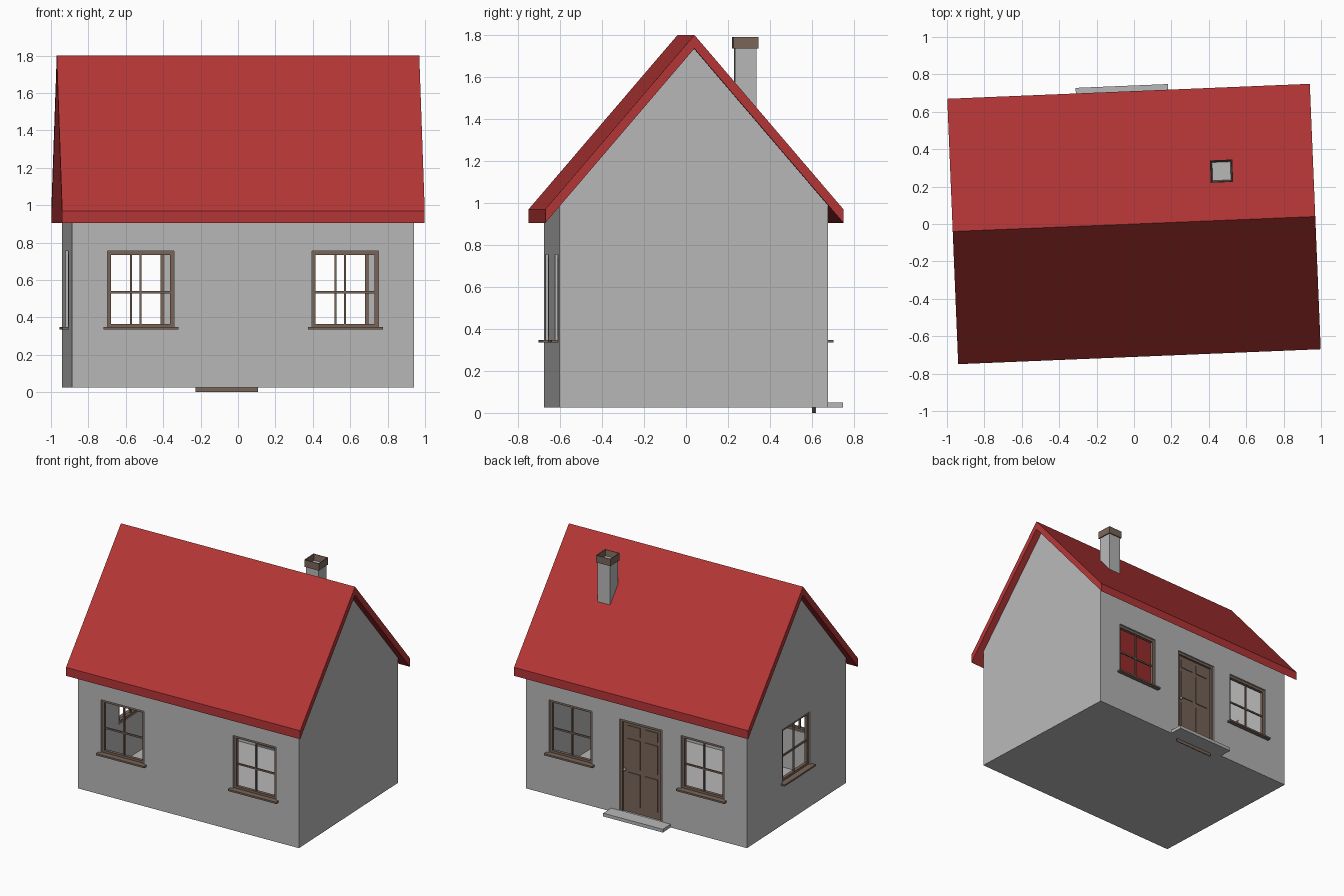
import bpy, bmesh, math
from mathutils import Matrix, Vector

if "Cube" in bpy.data.objects:
    bpy.data.objects.remove(bpy.data.objects["Cube"])

def material(name, rgb):
    m = bpy.data.materials.new(name)
    m.diffuse_color = (*rgb, 1)
    m.use_nodes = True
    m.node_tree.nodes["Principled BSDF"].inputs["Base Color"].default_value = m.diffuse_color
    return m

PLASTER = material("grey plaster", (0.48, 0.48, 0.48))
RED = material("red roof", (0.46, 0.036, 0.037))
WOOD = material("brown wood", (0.19, 0.13, 0.10))

A, B = 0.915, 0.64            # wall half length and half depth
BASE, EAVE, RIDGE = 0.025, 0.987, 1.735
W, Z0, Z1 = 0.178, 0.345, 0.755   # opening half width, sill and head heights
THICK = 0.04
DOOR_X = -0.035

def finish(name, bm, mats):
    bmesh.ops.recalc_face_normals(bm, faces=bm.faces)
    me = bpy.data.meshes.new(name)
    bm.to_mesh(me)
    bm.free()
    for m in mats:
        me.materials.append(m)
    ob = bpy.data.objects.new(name, me)
    bpy.context.collection.objects.link(ob)
    return ob

def add_box(bm, lo, hi, mat=Matrix()):
    lo, hi = Vector(lo), Vector(hi)
    size = hi - lo
    m = mat @ Matrix.Translation((lo + hi) / 2) @ Matrix.Diagonal((*size, 1))
    return bmesh.ops.create_cube(bm, size=1, matrix=m)["verts"]

def boxes(name, mat, parts, place=Matrix()):
    bm = bmesh.new()
    for lo, hi in parts:
        add_box(bm, lo, hi, place)
    return finish(name, bm, [mat])

def prism(name, mat, profile, half):
    """Extrude a (y, z) profile along x."""
    bm = bmesh.new()
    f = bm.faces.new([bm.verts.new((-half, y, z)) for y, z in profile])
    ext = bmesh.ops.extrude_face_region(bm, geom=[f])["geom"]
    bmesh.ops.translate(bm, vec=(2 * half, 0, 0),
                        verts=[v for v in ext if isinstance(v, bmesh.types.BMVert)])
    return finish(name, bm, [mat])

def cut(ob, cutter):
    cutter.hide_render = True
    mod = ob.modifiers.new("cut", "BOOLEAN")
    mod.operation, mod.solver, mod.object = "DIFFERENCE", "EXACT", cutter
    bpy.context.view_layer.objects.active = ob
    bpy.ops.object.modifier_apply(modifier=mod.name)
    bpy.data.objects.remove(cutter)

# walls with gables, hollowed out up to the roof
walls = prism("walls", PLASTER, [(-B, BASE), (B, BASE), (B, EAVE), (0, RIDGE), (-B, EAVE)], A)
cut(walls, boxes("room_cutter", PLASTER,
                 [((-A + THICK, -B + THICK, BASE + 0.012), (A - THICK, B - THICK, 2))]))

# roof: two slopes with upright fascia
prism("roof", RED, [(-0.71, 0.905), (-0.71, 0.97), (0, 1.80), (0.71, 0.97),
                    (0.71, 0.905), (0, RIDGE)], 0.97)

def wall_place(angle, dist, along=0.0):
    """Local frame on a wall: x along it, y inwards from its face."""
    return (Matrix.Rotation(angle, 4, "Z") @ Matrix.Translation((along, -dist, 0)))

def frame_parts(z0, z1, front, back, t=0.02):
    return [((-W, front, z0), (-W + t, back, z1)),
            ((W - t, front, z0), (W, back, z1)),
            ((-W + t, front, z1 - t), (W - t, back, z1))]

# windows: opening, frame, glazing bars and sill
def window(name, place):
    cut(walls, boxes("opening_cutter", PLASTER, [((-W, -0.1, Z0), (W, 0.1, Z1))], place))
    f, b, zm = 0.012, 0.036, 0.535
    parts = frame_parts(Z0, Z1, f, b)
    parts += [((-W + 0.02, f, Z0), (W - 0.02, b, Z0 + 0.02)),
              ((-0.006, f + 0.006, Z0), (0.006, b - 0.006, Z1 - 0.01)),
              ((-W + 0.01, f + 0.007, zm - 0.006), (W - 0.01, b - 0.007, zm + 0.006))]
    boxes(name + "_frame", WOOD, parts, place)
    boxes(name + "_sill", WOOD, [((-0.2, -0.032, 0.335), (0.2, 0.03, 0.348))], place)

for side, sx in (("left", -1), ("right", 1)):
    window("front_window_" + side, wall_place(0, B, sx * 0.547))
    window("back_window_" + side, wall_place(math.pi, B, -sx * 0.547))
window("side_window", wall_place(-math.pi / 2, A))

# door: opening, frame, leaf with panels, knob
door = wall_place(math.pi, B, -DOOR_X)
cut(walls, boxes("door_cutter", PLASTER, [((-W, -0.1, 0.045), (W, 0.1, Z1))], door))
boxes("door_frame", WOOD, frame_parts(0.045, Z1, 0.01, 0.036), door)
boxes("door_leaf", WOOD, [((-0.167, 0.026, 0), (0.167, 0.032, 0.745))], door)
panels = []
for sx in (-1, 1):
    for z0, z1 in ((0.10, 0.35), (0.39, 0.61), (0.64, 0.71)):
        x0, x1 = sorted((sx * 0.018, sx * 0.125))
        panels.append(((x0, 0.021, z0), (x1, 0.027, z1)))
boxes("door_panels", WOOD, panels, door)
bm = bmesh.new()
bmesh.ops.create_uvsphere(bm, u_segments=10, v_segments=6, radius=0.011,
                          matrix=door @ Matrix.Translation((-0.14, 0.01, 0.37)))
finish("door_knob", bm, [PLASTER])

# doorstep
boxes("doorstep", PLASTER, [((-0.247, -0.1, BASE), (0.247, 0.005, 0.05))], door)

# chimney shaft and cap with a funnel-shaped top
CX, CY = 0.479, 0.263
boxes("chimney", PLASTER, [((CX - 0.052, CY - 0.052, 1.40), (CX + 0.052, CY + 0.052, 1.737))])
bm = bmesh.new()
add_box(bm, (CX - 0.06, CY - 0.06, 1.735), (CX + 0.06, CY + 0.06, 1.79))
bm.normal_update()
top = max(bm.faces, key=lambda f: f.calc_center_median().z)
bmesh.ops.inset_region(bm, faces=[top], thickness=0.006)
bmesh.ops.inset_region(bm, faces=[top], thickness=0.01, depth=-0.045)
top.material_index = 1
finish("chimney_cap", bm, [WOOD, PLASTER])

# the whole house is turned slightly
turn = Matrix.Rotation(math.radians(2.36), 4, "Z")
for ob in bpy.context.collection.objects:
    ob.data.transform(turn)
